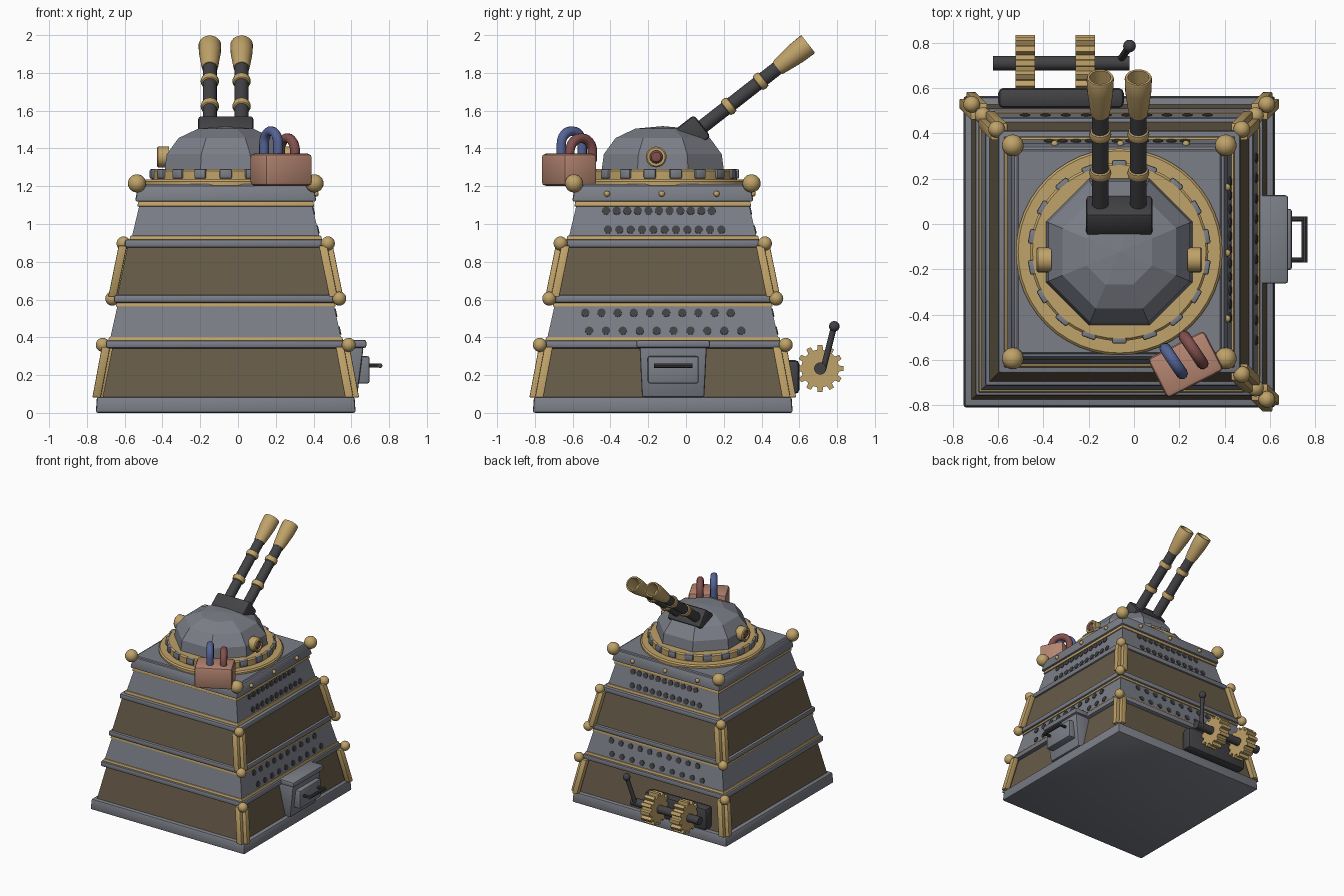
import bpy, bmesh, math
from mathutils import Vector, Matrix

if "Cube" in bpy.data.objects:
    bpy.data.objects.remove(bpy.data.objects["Cube"])

CX, CY = -0.065, -0.123          # shared axis of the tower


def colour(name, rgb):
    m = bpy.data.materials.new(name)
    m.diffuse_color = (*rgb, 1)
    m.use_nodes = True
    m.node_tree.nodes["Principled BSDF"].inputs["Base Color"].default_value = m.diffuse_color
    return m


GREY = colour("steel grey", (0.20, 0.21, 0.245))
BROWN = colour("panel brown", (0.135, 0.105, 0.065))
GOLD = colour("brass", (0.52, 0.36, 0.14))
DARK = colour("dark iron", (0.055, 0.055, 0.06))
SEAM = colour("seam brown", (0.13, 0.06, 0.018))
RED = colour("red", (0.22, 0.08, 0.075))
BLUE = colour("blue", (0.09, 0.125, 0.30))
PINK = colour("clay pink", (0.46, 0.235, 0.165))


def finish(name, bm, mats, matrix=None, bevel=0.0, angle=35):
    """Turn a bmesh into an object, smooth below the given angle."""
    if bevel:
        bmesh.ops.bevel(bm, geom=bm.edges[:], offset=bevel, segments=2, profile=0.5, affect='EDGES')
    if matrix:
        bmesh.ops.transform(bm, matrix=matrix, verts=bm.verts)
    bmesh.ops.recalc_face_normals(bm, faces=bm.faces)
    for f in bm.faces:
        f.smooth = True
    for e in bm.edges:
        e.smooth = len(e.link_faces) < 2 or e.calc_face_angle(0) < math.radians(angle)
    me = bpy.data.meshes.new(name)
    bm.to_mesh(me)
    bm.free()
    ob = bpy.data.objects.new(name, me)
    bpy.context.collection.objects.link(ob)
    for m in mats if isinstance(mats, list) else [mats]:
        me.materials.append(m)
    return ob


def loft(name, sections, mat, bevel=0.0, matrix=None):
    """Stack of rectangles (cx, cy, half x, half y, z)."""
    bm = bmesh.new()
    rings = [[bm.verts.new((x + sx * hx, y + sy * hy, z))
              for sx, sy in ((-1, -1), (1, -1), (1, 1), (-1, 1))] for x, y, hx, hy, z in sections]
    bm.faces.new(rings[0][::-1])
    bm.faces.new(rings[-1])
    for a, b in zip(rings, rings[1:]):
        for i in range(4):
            j = (i + 1) % 4
            bm.faces.new((a[i], a[j], b[j], b[i]))
    return finish(name, bm, mat, matrix, bevel)


def tier(name, z0, z1, h0, h1, mat, bevel=0.0):
    return loft(name, [(CX, CY, h0, h0, z0), (CX, CY, h1, h1, z1)], mat, bevel)


def box(name, size, mat, matrix, bevel=0.0):
    x, y, z = (s / 2 for s in size)
    return loft(name, [(0, 0, x, y, -z), (0, 0, x, y, z)], mat, bevel, matrix)


def along(p, d):
    return Matrix.Translation(p) @ Vector(d).to_track_quat('Z', 'Y').to_matrix().to_4x4()


def lathe(name, profile, mat, matrix, n=24):
    """Spin (radius, height) points around local z."""
    bm = bmesh.new()
    rings = []
    for r, z in profile:
        if r == 0:
            rings.append([bm.verts.new((0, 0, z))] * n)
        else:
            rings.append([bm.verts.new((r * math.cos(2 * math.pi * i / n),
                                        r * math.sin(2 * math.pi * i / n), z)) for i in range(n)])
    for a, b in zip(rings, rings[1:]):
        for i in range(n):
            j = (i + 1) % n
            bm.faces.new(list(dict.fromkeys((a[i], a[j], b[j], b[i]))))
    return finish(name, bm, mat, matrix)


def rod(name, p0, p1, r, mat, n=16):
    d = Vector(p1) - Vector(p0)
    return lathe(name, [(0, 0), (r, 0), (r, d.length), (0, d.length)], mat, along(p0, d), n)


def ball(name, p, r, mat):
    bm = bmesh.new()
    bmesh.ops.create_uvsphere(bm, u_segments=20, v_segments=12, radius=r)
    return finish(name, bm, mat, Matrix.Translation(p))


def tube(name, pts, r, mat):
    cu = bpy.data.curves.new(name, 'CURVE')
    cu.dimensions, cu.bevel_depth, cu.bevel_resolution, cu.use_fill_caps = '3D', r, 3, True
    sp = cu.splines.new('POLY')
    sp.points.add(len(pts) - 1)
    for p, q in zip(sp.points, pts):
        p.co = (*q, 1)
    cu.materials.append(mat)
    ob = bpy.data.objects.new(name, cu)
    bpy.context.collection.objects.link(ob)
    return ob


# Tower body: wall tiers, ledges and brass trims
tier("base_slab", 0, 0.085, 0.688, 0.682, GREY, 0.012)
for name, z0, z1, h0, h1, mat in (("lower_panel", .08, .345, .652, .60, BROWN),
                                  ("lower_wall", .38, .59, .615, .568, GREY),
                                  ("upper_panel", .61, .88, .575, .52, BROWN),
                                  ("upper_wall", .91, 1.12, .502, .452, GREY)):
    tier(name, z0, z1, h0, h1, mat)
for name, z0, z1, h in (("lower_ledge", .342, .384, .635), ("middle_ledge", .583, .624, .592),
                        ("upper_ledge", .876, .918, .535), ("roof_slab", 1.118, 1.205, .48)):
    tier(name, z0, z1, h, h - (.015 if h < .5 else 0), GREY, 0.012)
for i, (z0, z1, h) in enumerate(((.382, .402, .622), (.563, .585, .582),
                                 (.916, .938, .51), (1.093, 1.12, .468))):
    tier(f"brass_trim_{i}", z0, z1, h, h - .005, GOLD, 0.004)
tier("roof_edge_trim", 1.2, 1.212, .455, .445, GREY)

# Corner knobs and brass corner posts (the front left corner is bare below the roof)
for sx, sy in ((1, -1), (1, 1), (-1, 1), (-1, -1)):
    ball("roof_knob", (CX + sx * .47, CY + sy * .47, 1.215), .048, GOLD)
    if (sx, sy) == (-1, -1):
        continue
    for h, z in ((.651, .36), (.601, .605), (.541, .897)):
        ball("corner_knob", (CX + sx * h, CY + sy * h, z), .037, GOLD)
    for z0, z1, h0, h1 in ((.082, .35, .672, .622), (.615, .885, .588, .533)):
        for k, (ox, oy) in enumerate(((.012, -.018), (-.018, .012))):
            loft("corner_post", [(CX + sx * (h + ox), CY + sy * (h + oy), .022, .022, z)
                                 for h, z in ((h0, z0), (h1, z1))], GOLD, .005)

# Vent dots and roof rivets on the right and back sides
for turn in (0, 1):
    rot = Matrix.Translation((CX, CY, 0)) @ Matrix.Rotation(turn * math.pi / 2, 4, 'Z')
    for z, h, t0, t1, n in ((1.07, .464, -.30, .26, 11), (.97, .488, -.29, .31, 11),
                            (.53, .582, -.41, .36, 10), (.435, .603, -.39, .415, 10)):
        for i in range(n):
            t = t0 + (t1 - t0) * i / (n - 1)
            lathe("vent_dot", [(0, -.01), (.022, -.01), (.022, .005), (0, .005)], DARK,
                  rot @ along((h, t, z), (1, 0, .23)), 12)
    for t in (-.295, -.005, .285):
        ball("roof_rivet", rot @ Vector((.476, t, 1.16)), .016, GOLD)

# Turret ring with studs
AXIS = Matrix.Translation((CX, CY, 0))
lathe("ring_plate", [(0, 1.2), (.456, 1.2), (.456, 1.225), (.446, 1.235), (0, 1.235)], GOLD, AXIS, 48)
lathe("turret_ring", [(0, 1.23), (.393, 1.23), (.393, 1.28), (.383, 1.29), (0, 1.29)], GOLD, AXIS, 48)
for i in range(18):
    box("ring_stud", (.035, .065, .05), GREY,
        AXIS @ Matrix.Rotation(math.radians(10 + 20 * i), 4, 'Z') @ Matrix.Translation((.387, 0, 1.265)), .008)

# Eight-sided dome with thin seams
bm = bmesh.new()
profile = ((.325, 1.275), (.312, 1.37), (.25, 1.455), (.145, 1.505))
rings = [[bm.verts.new((r / math.cos(math.pi / 8) * math.cos(math.pi * (i + .5) / 4),
                        r / math.cos(math.pi / 8) * math.sin(math.pi * (i + .5) / 4), z))
          for i in range(8)] for r, z in profile]
tip = bm.verts.new((0, 0, 1.518))
for i in range(8):
    j = (i + 1) % 8
    for a, b in zip(rings, rings[1:]):
        bm.faces.new((a[i], a[j], b[j], b[i]))
    bm.faces.new((rings[-1][i], rings[-1][j], tip))
panels = bm.faces[:]
rims = bmesh.ops.inset_individual(bm, faces=panels, thickness=.005, depth=.003)["faces"]
for f in rims:
    f.material_index = 1
finish("dome", bm, [GREY, SEAM], AXIS, angle=5)

# Side portholes
for s in (-1, 1):
    m = along((CX + s * .30, -.158, 1.355), (s, 0, 0))
    lathe("porthole_rim", [(0, 0), (.055, 0), (.055, .058), (.048, .065), (.034, .065), (.034, .05), (0, .05)],
          GOLD, m)
    lathe("porthole_glass", [(.034, .05), (.025, .06), (0, .065)], RED, m)

# Twin guns
D = Vector((0, .788, .616))
box("gun_mount", (.295, .145, .125), DARK,
    Matrix.Translation((CX, .037, 1.482)) @ Matrix.Rotation(math.radians(-52), 4, 'X'), .018)
for x in (CX - .084, CX + .084):
    end = Vector((x, .647, 1.953))
    rod("barrel", end - D * .76, end - D * .12, .037, DARK, 20)
    for d in (.535, .32):
        lathe("barrel_band", [(.036, -.022), (.044, -.018), (.049, 0), (.044, .018), (.036, .022)],
              GOLD, along(end - D * d, D), 20)
    lathe("muzzle", [(0, 0), (.041, 0), (.046, .03), (.058, .13), (.06, .2), (.057, .207), (.047, .207),
                     (.038, .09), (0, .09)], GOLD, along(end - D * .207, D))

# Power pack with two cable loops
box("power_pack", (.28, .195, .17), PINK,
    Matrix.Translation((.228, -.62, 1.287)) @ Matrix.Rotation(math.radians(27), 4, 'Z'), .02)
for name, x, y, h, top, mat in (("blue_cable", .175, -.605, .066, 1.492, BLUE),
                                ("red_cable", .262, -.555, .072, 1.455, RED)):
    arc = [(h * math.cos(math.pi * i / 12), top - h + h * math.sin(math.pi * i / 12)) for i in range(13)]
    arc = [(h, 1.33)] + arc + [(-h, 1.33)]
    tube(name, [(x + .56 * u, y - .83 * u, z) for u, z in arc], .026, mat)

# Hatch box on the right side
HY = -.068
loft("hatch_box", [(.57, HY, .06, .165, .082), (.58, HY, .085, .178, .35)], GREY, .012)
box("hatch_rim", (.16, .39, .042), GREY, Matrix.Translation((.60, HY, .365)), .012)
box("hatch_door", (.08, .27, .145), GREY, Matrix.Translation((.657, HY, .228)), .012)
for s in (-1, 1):
    rod("handle_stem", (.69, HY + s * .09, .25), (.755, HY + s * .09, .25), .011, DARK, 10)
rod("handle_grip", (.752, HY - .102, .25), (.752, HY + .102, .25), .013, DARK, 10)

# Gear drive on the back
box("gear_plate", (.555, .09, .18), DARK, Matrix.Translation((-.322, .556, .19)), .025)
rod("axle", (-.623, .71, .235), (-.02, .71, .235), .032, DARK, 20)
for gx in (-.48, -.215):
    bm = bmesh.new()
    n, ring = 12, []
    for i in range(n):
        for off, r in ((-.30, .1), (-.20, .124), (.20, .124), (.30, .1)):
            a = 2 * math.pi * (i + off) / n
            ring.append(bm.verts.new((r * math.cos(a), r * math.sin(a), -.044)))
    face = bm.faces.new(ring)
    new = bmesh.ops.extrude_face_region(bm, geom=[face])["geom"]
    bmesh.ops.translate(bm, vec=(0, 0, .088), verts=[v for v in new if isinstance(v, bmesh.types.BMVert)])
    finish("gear", bm, GOLD, along((gx, .71, .235), (1, 0, 0)), angle=20)
rod("lever", (-.06, .725, .225), (-.02, .783, .455), .016, DARK, 12)
ball("lever_knob", (-.02, .785, .458), .028, DARK)
